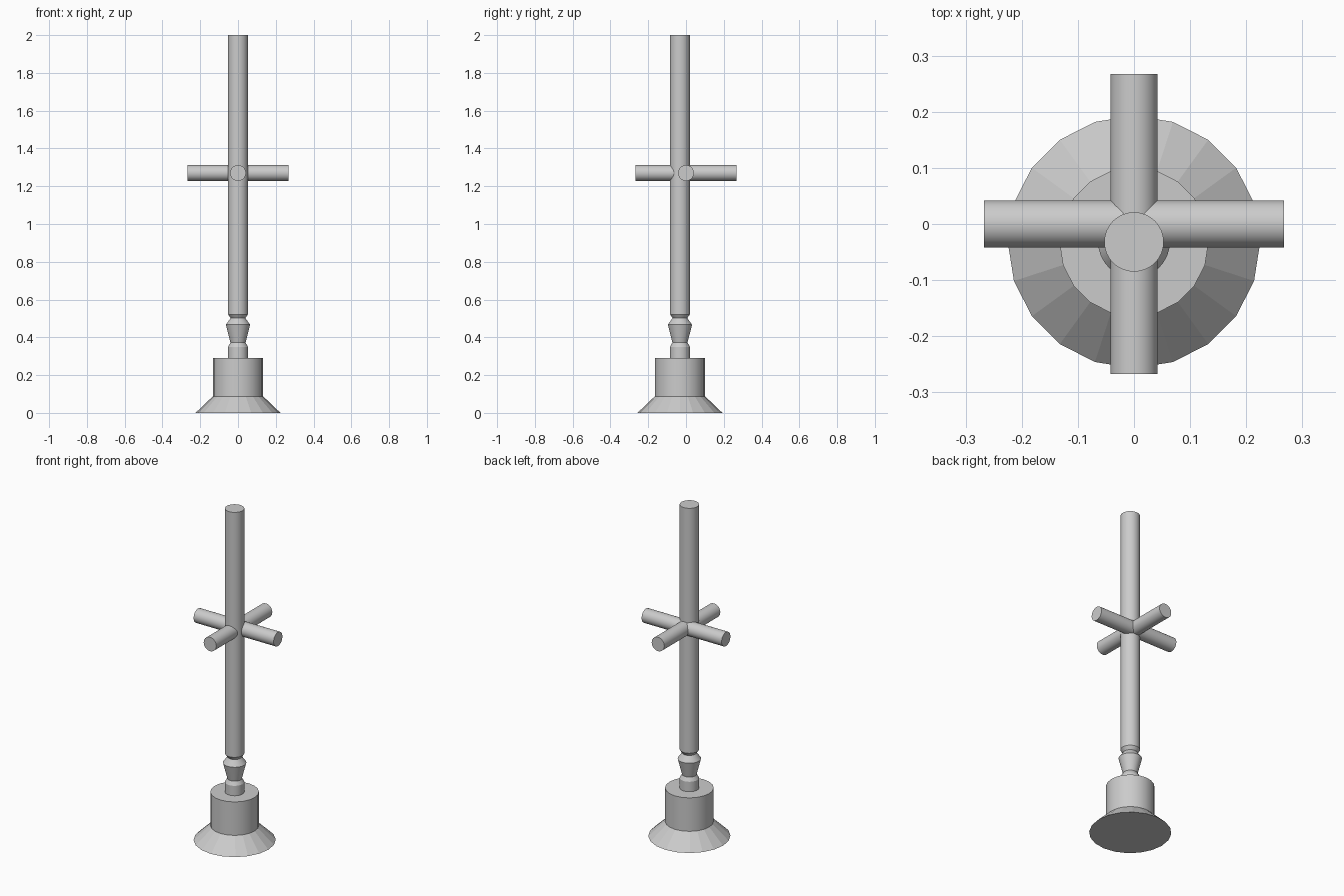
import bpy, bmesh
from math import sin, cos, pi, radians
from mathutils import Matrix

if "Cube" in bpy.data.objects:
    bpy.data.objects.remove(bpy.data.objects["Cube"])

POLE_Y = -0.032


def turned(name, profile, sides, matrix, smooth=True):
    """Closed solid of revolution from (radius, height) points."""
    bm = bmesh.new()
    rings = [[bm.verts.new((r * cos(2 * pi * i / sides), r * sin(2 * pi * i / sides), z))
              for i in range(sides)] for r, z in profile]
    for low, high in zip(rings, rings[1:]):
        for i in range(sides):
            j = (i + 1) % sides
            bm.faces.new((low[i], low[j], high[j], high[i]))
    bm.faces.new(rings[0][::-1])
    bm.faces.new(rings[-1])
    bm.transform(matrix)
    mesh = bpy.data.meshes.new(name)
    bm.to_mesh(mesh)
    bm.free()
    obj = bpy.data.objects.new(name, mesh)
    bpy.context.collection.objects.link(obj)
    if smooth:
        bpy.ops.object.select_all(action='DESELECT')
        obj.select_set(True)
        bpy.context.view_layer.objects.active = obj
        bpy.ops.object.shade_smooth_by_angle(angle=radians(30))
    return obj


on_axis = Matrix.Translation((0, POLE_Y, 0))

# Faceted flared foot and the drum standing on it
turned("flared_foot", [(0.225, 0), (0.133, 0.088)], 20, on_axis, smooth=False)
turned("base_drum", [(0.133, 0.088), (0.133, 0.29)], 20, on_axis)

# Pole with turned collar and bulge at its lower end
turned("pole", [(0.053, 0.29), (0.053, 0.35), (0.04, 0.372), (0.064, 0.467),
                (0.039, 0.502), (0.053, 0.522), (0.053, 2.0)], 32, on_axis)

# Two crossing horizontal bars, centred just behind the pole axis
for name, turn in (("side_crossbar", Matrix.Rotation(pi / 2, 4, 'Y')),
                   ("front_back_crossbar", Matrix.Rotation(pi / 2, 4, 'X'))):
    turned(name, [(0.042, -0.267), (0.042, 0.267)], 32,
           Matrix.Translation((0, 0, 1.27)) @ turn)
